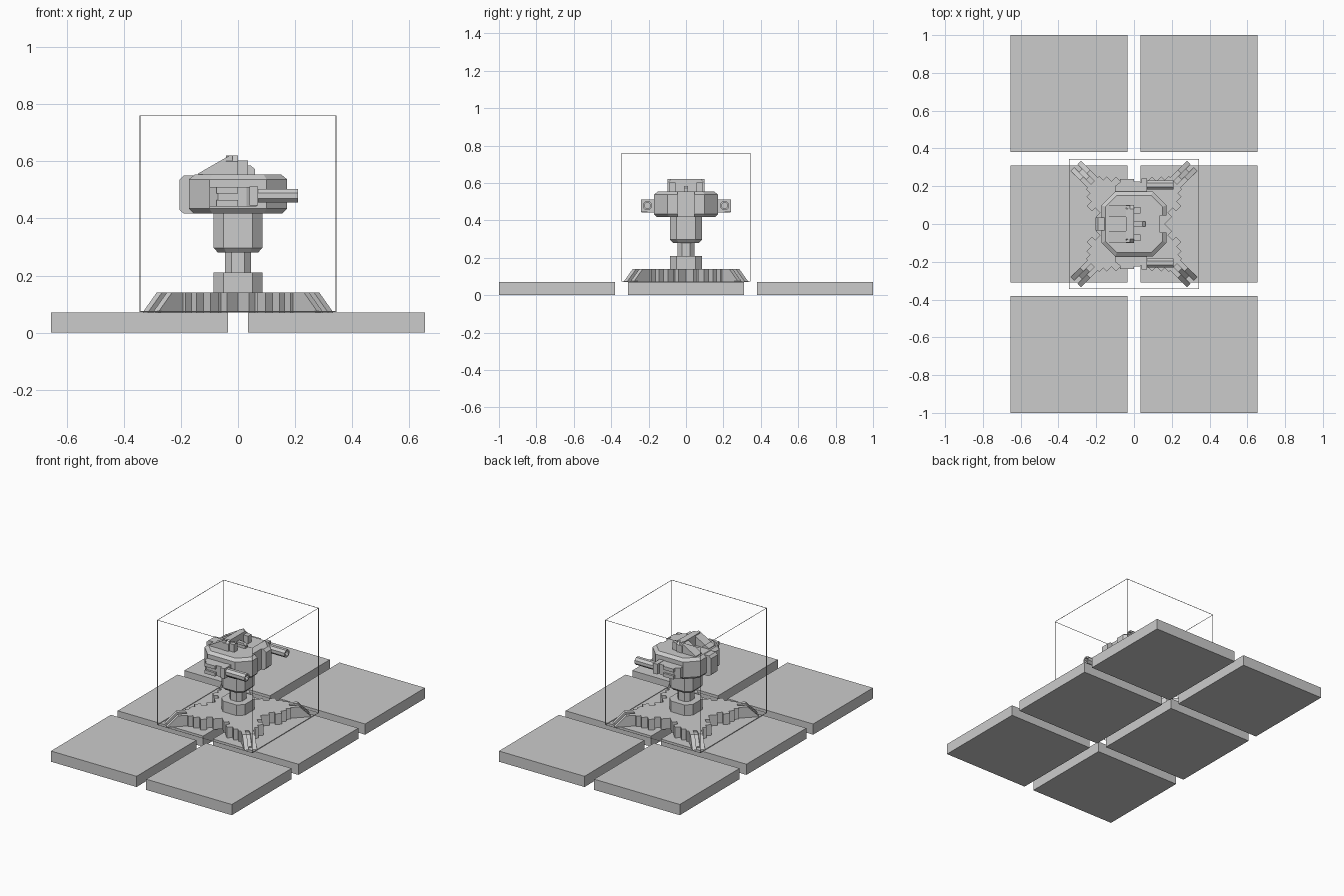
import bpy, bmesh, math
from mathutils import Vector, Matrix

if "Cube" in bpy.data.objects:
    bpy.data.objects.remove(bpy.data.objects["Cube"])

grey = bpy.data.materials.new("plain_grey")
grey.diffuse_color = (0.6, 0.6, 0.6, 1)
grey.use_nodes = True
grey.node_tree.nodes["Principled BSDF"].inputs["Base Color"].default_value = grey.diffuse_color


def finish(name, bm):
    bmesh.ops.recalc_face_normals(bm, faces=bm.faces)
    me = bpy.data.meshes.new(name)
    bm.to_mesh(me)
    bm.free()
    me.materials.append(grey)
    ob = bpy.data.objects.new(name, me)
    bpy.context.collection.objects.link(ob)
    return ob


def loft(name, rings):
    """Join closed rings of 3D points and cap both ends."""
    bm = bmesh.new()
    vs = [[bm.verts.new(p) for p in r] for r in rings]
    n = len(vs[0])
    for a, b in zip(vs, vs[1:]):
        for i in range(n):
            j = (i + 1) % n
            bm.faces.new((a[i], a[j], b[j], b[i]))
    bm.faces.new(vs[0])
    bm.faces.new(vs[-1])
    return finish(name, bm)


def box(name, x, y, z):
    pts = [(x[0], y[0]), (x[1], y[0]), (x[1], y[1]), (x[0], y[1])]
    return loft(name, [[(p[0], p[1], h) for p in pts] for h in z])


def octagon(h, c, z):
    """Chamfered square of half width h, flats reaching to c."""
    return [(h, -c, z), (h, c, z), (c, h, z), (-c, h, z),
            (-h, c, z), (-h, -c, z), (-c, -h, z), (c, -h, z)]


def side_prism(name, pts, y0, y1):
    """Profile in x/z, pushed out along y."""
    return loft(name, [[(x, y, z) for x, z in pts] for y in (y0, y1)])


# floor tiles
for i in (-1, 1):
    for j in (-1, 0, 1):
        cx, cy = i * 0.345, j * 0.69
        box("floor_tile", (cx - 0.31, cx + 0.31), (cy - 0.31, cy + 0.31), (0, 0.07))

# thin outline cage
cage = box("outline_cage", (-0.343, 0.343), (-0.343, 0.343), (0.074, 0.76))
m = cage.modifiers.new("wire", 'WIREFRAME')
m.thickness = 0.004
m.use_replace = True
m.offset = 0

# star-shaped base with stepped arms on the diagonals
half = [(.115, .115), (.17, .115), (.17, .085), (.205, .085), (.205, .11),
        (.245, .11), (.245, .075), (.28, .075), (.28, .05), (.31, .05)]
star = []
for k in range(4):
    rot = Matrix.Rotation(math.radians(45 + 90 * k), 3, 'Z')
    arm = [(u, -v) for u, v in half] + [(u, v) for u, v in reversed(half[1:])]
    star += [rot @ Vector((u, v, 0)) for u, v in arm]
loft("star_base", [[(p.x, p.y, z) for p in star] for z in (0.07, 0.14)])

# sloped claw feet: two strips and a cross bar on each arm
claw = [(.29, .07), (.29, .14), (.365, .14), (.435, .07)]
bridge = [(.29, .07), (.29, .13), (.345, .13), (.40, .075), (.40, .07)]
for k in range(4):
    rot = Matrix.Rotation(math.radians(45 + 90 * k), 4, 'Z')
    for name, pts, a, b in (("claw_foot", claw, -.038, -.012),
                            ("claw_foot", claw, .012, .038),
                            ("claw_bridge", bridge, -.013, .013)):
        side_prism(name, pts, a, b).data.transform(rot)

# pedestal, column and neck
loft("pedestal", [octagon(.085, .05, .13), octagon(.085, .05, .21)])
loft("column", [octagon(.045, .022, .20), octagon(.045, .022, .29)])
loft("neck", [octagon(.07, .04, .28), octagon(.085, .05, .297), octagon(.085, .05, .43)])

# turret body with a notch in its muzzle side
body = loft("turret_body", [octagon(.155, .09, .417), octagon(.172, .1, .435),
                            octagon(.172, .1, .537), octagon(.152, .09, .553)])
cut = box("notch_cutter", (.138, .25), (-.045, .045), (.38, .6))
cut.hide_render = True
cut.hide_viewport = True
m = body.modifiers.new("notch", 'BOOLEAN')
m.object = cut
m.operation = 'DIFFERENCE'
m.solver = 'EXACT'

# rear block
side_prism("rear_block", [(-.205, .43), (-.19, .417), (-.14, .417), (-.14, .55),
                          (-.19, .55), (-.205, .535)], -.035, .035)

# roof: two sloped wedges, cross bar with cut corners, stubs and sensor rod
wedge = [(-.14, .545), (-.14, .557), (-.03, .62), (-.02, .62), (-.02, .545)]
for s in (-1, 1):
    side_prism("roof_wedge", wedge, s * .036, s * .098)
    box("roof_stub", (-.01, .035), sorted((s * .055, s * .09)), (.545, .603))
bar = [(-.1, .545), (.1, .545), (.1, .6), (.08, .62), (-.08, .62), (-.1, .6)]
loft("roof_bar", [[(x, y, z) for y, z in bar] for x in (-.042, 0)])
side_prism("sensor_rod", [(-.01, .545), (.06, .545), (.06, .572), (.045, .585),
                          (-.01, .585)], -.012, .012)

# side guns: housing, cheek plates, collar and round barrel
for s in (-1, 1):
    plan = [(-.1, .16), (.065, .16), (.065, .205), (.03, .225), (-.07, .225), (-.1, .2)]
    loft("gun_housing", [[(x, s * y, z) for x, y in plan] for z in (.442, .51)])
    for z in ((.442, .465), (.488, .51)):
        box("cheek_plate", (-.075, .0), sorted((s * .215, s * .238)), z)
    box("gun_collar", (.04, .07), sorted((s * .172, s * .24)), (.445, .512))
    rings = [[(x, s * .207 + r * math.cos(a), .479 + r * math.sin(a))
              for a in (math.pi / 8 + i * math.pi / 4 for i in range(8))]
             for x, r in ((.05, .026), (.21, .026), (.21, .017), (.17, .017))]
    loft("gun_barrel", rings)
